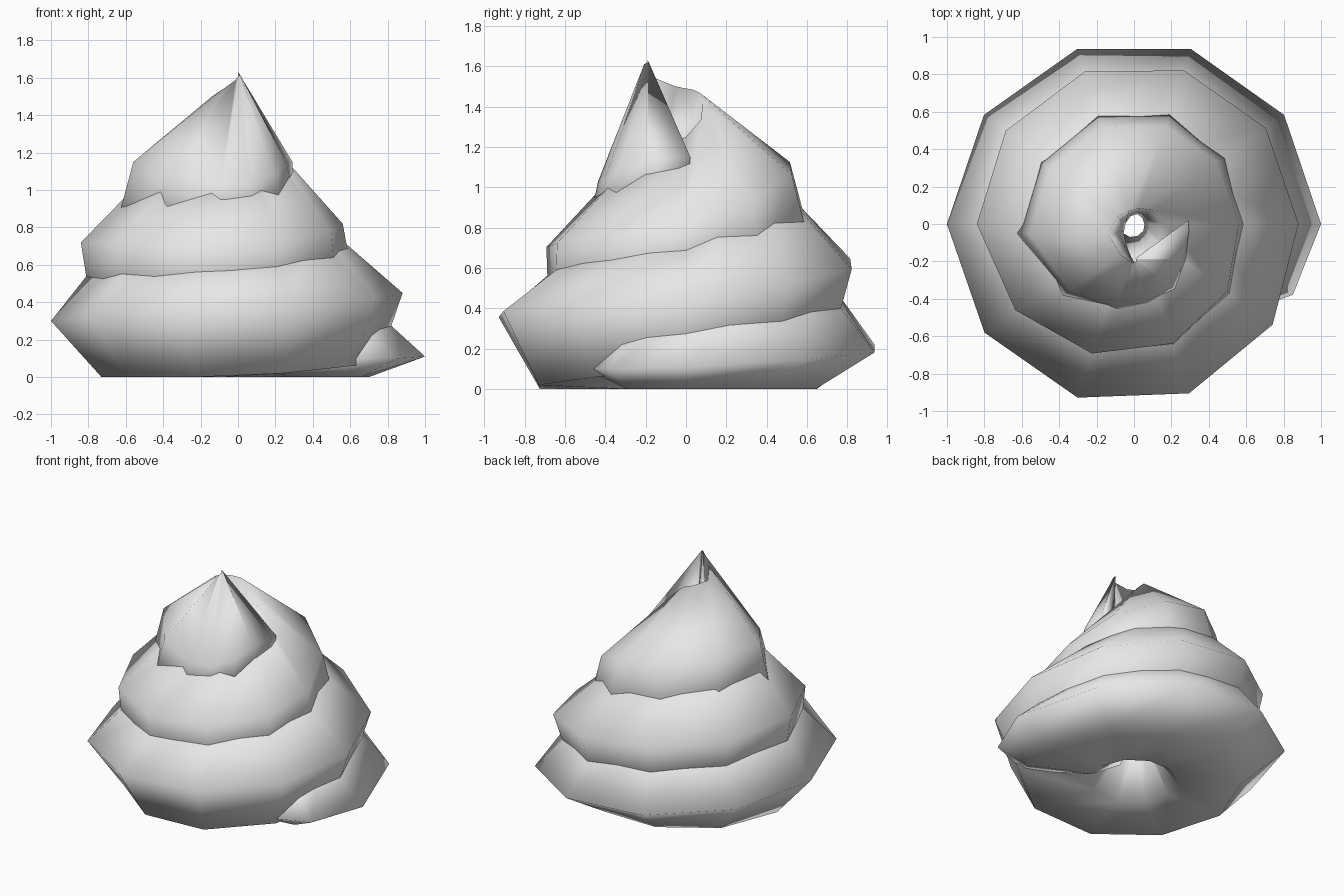
import bpy
import bmesh
from math import radians, sin, cos
from mathutils import Vector

cube = bpy.data.objects.get("Cube")
if cube:
    bpy.data.objects.remove(cube, do_unlink=True)

# One grey for the whole swirl
grey = bpy.data.materials.new("light_grey")
grey.use_nodes = True
colour = (0.8, 0.8, 0.8, 1)
grey.diffuse_color = colour
grey.node_tree.nodes["Principled BSDF"].inputs["Base Color"].default_value = colour

# Shape of the coil about each quarter turn:
# angle, ridge radius and height, lower edge radius and height,
# upper edge radius and height, shift of the axis along y
KEYS = [
    (-24, .93, .10, .72, 0, .72, .27, 0),
    (0, 1, .11, .70, 0, .66, .42, 0),
    (90, .98, .20, .67, 0, .68, .60, 0),
    (180, 1, .30, .73, 0, .66, .73, 0),
    (270, .97, .37, .77, 0, .53, .69, 0),
    (360, .88, .45, .76, .10, .42, .82, 0),
    (450, .86, .63, .77, .30, .40, 1.08, 0),
    (540, .84, .72, .79, .40, .40, 1.17, 0),
    (630, .70, .70, .70, .42, .25, 1.16, 0),
    (720, .56, .82, .61, .55, .16, 1.25, 0),
    (810, .55, 1.12, .67, .70, .07, 1.46, 0),
    (900, .56, 1.15, .64, .85, .14, 1.50, -.05),
    (990, .22, 1.0, .25, .85, .02, 1.61, -.19),
    (1080, .26, 1.14, .30, .95, .01, 1.62, -.19),
    (1116, .36, 1.15, .34, .98, .01, 1.62, -.19),
]
STEP = 36
TIP = Vector((0, -.19, 1.63))
START = Vector((.52, -.50, .10))


def sample(angle):
    """Blend the two keys on either side of the angle."""
    for a, b in zip(KEYS, KEYS[1:]):
        if angle <= b[0]:
            t = (angle - a[0]) / (b[0] - a[0])
            return [p + (q - p) * t for p, q in zip(a, b)]
    return list(KEYS[-1])


def section(angle):
    """Five-sided cross-section of the coil at the angle."""
    _, ridge, ridge_z, low, low_z, up, up_z, shift = sample(angle)
    profile = [
        (ridge, ridge_z),
        (up, up_z),
        (ridge * .1, ridge_z),
        (low * .4, low_z),
        (low, low_z),
    ]
    a = radians(angle)
    return [Vector((r * cos(a), r * sin(a) + shift, z)) for r, z in profile]


def cap(bm, ring, point):
    """Close an end of the coil with a fan to a point."""
    pole = bm.verts.new(point)
    for i, vert in enumerate(ring):
        bm.faces.new((vert, ring[i - 1], pole))


# Coil swept upwards along the shrinking spiral
bm = bmesh.new()
angles = [KEYS[0][0]] + list(range(0, KEYS[-1][0] + 1, STEP))
rings = [[bm.verts.new(p) for p in section(a)] for a in angles]
for ring, after in zip(rings, rings[1:]):
    for i in range(len(ring)):
        bm.faces.new((ring[i - 1], ring[i], after[i], after[i - 1]))

# Blunt start at the base and pointed tip at the top
cap(bm, rings[0], START)
cap(bm, rings[-1], TIP)
bmesh.ops.recalc_face_normals(bm, faces=bm.faces[:])
for face in bm.faces:
    face.smooth = True

mesh = bpy.data.meshes.new("swirl")
bm.to_mesh(mesh)
bm.free()
mesh.materials.append(grey)
swirl = bpy.data.objects.new("swirl", mesh)
bpy.context.collection.objects.link(swirl)
